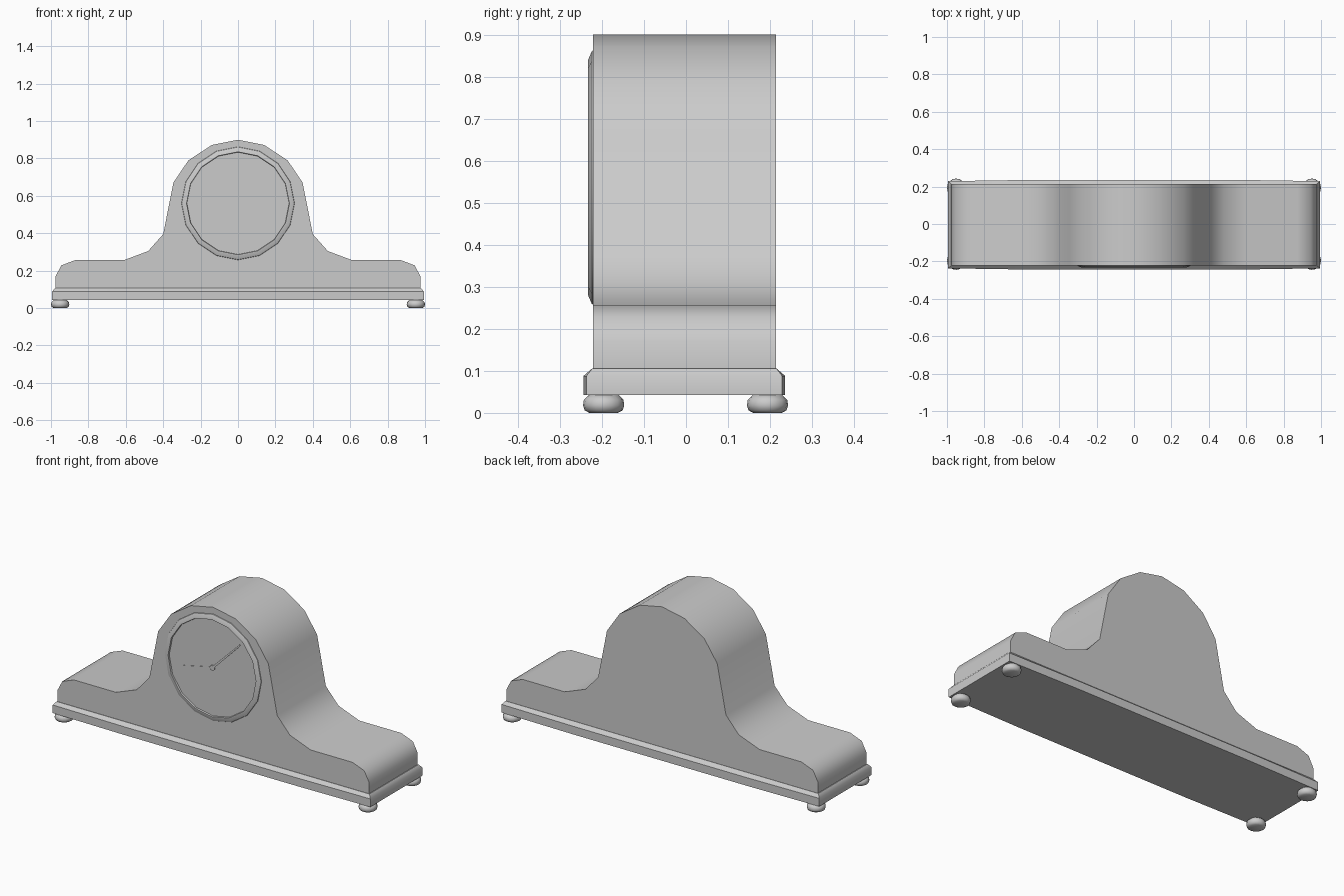
import bpy, bmesh, math

if "Cube" in bpy.data.objects:
    bpy.data.objects.remove(bpy.data.objects["Cube"])

FRONT, BACK, MID = -0.221, 0.214, -0.004
DIAL_Z = 0.56


def make_object(name, verts, faces, angle=40):
    mesh = bpy.data.meshes.new(name)
    mesh.from_pydata(verts, [], faces)
    bm = bmesh.new()
    bm.from_mesh(mesh)
    bmesh.ops.recalc_face_normals(bm, faces=bm.faces)
    bm.to_mesh(mesh)
    bm.free()
    obj = bpy.data.objects.new(name, mesh)
    bpy.context.collection.objects.link(obj)
    bpy.ops.object.select_all(action='DESELECT')
    obj.select_set(True)
    bpy.context.view_layer.objects.active = obj
    bpy.ops.object.shade_smooth_by_angle(angle=math.radians(angle))
    return obj


def loft(name, rings, caps=True, angle=40):
    """Skin a list of equal-length closed rings."""
    n = len(rings[0])
    verts = [v for r in rings for v in r]
    faces = [(k * n + i, k * n + (i + 1) % n, (k + 1) * n + (i + 1) % n, (k + 1) * n + i)
             for k in range(len(rings) - 1) for i in range(n)]
    if caps:
        faces += [tuple(range(n)), tuple(range((len(rings) - 1) * n, len(rings) * n))]
    return make_object(name, verts, faces, angle)


def circle(r, n):
    return [(r * math.sin(2 * math.pi * i / n), r * math.cos(2 * math.pi * i / n)) for i in range(n)]


# Hump-shaped case
half = [(0.14, 0.872), (0.265, 0.79), (0.345, 0.672), (0.40, 0.395), (0.48, 0.305),
        (0.61, 0.256), (0.872, 0.256), (0.945, 0.228), (0.975, 0.17), (0.975, 0.105)]
outline = [(0, 0.9)] + half + [(-x, z) for x, z in reversed(half)]
loft("clock_case", [[(x, y, z) for x, z in outline] for y in (FRONT, BACK)], angle=50)


# Plinth with slightly bowed long sides and a chamfered top
def plinth_ring(z, hx, hy, bow):
    front = [(-hx, -hy), (-0.54, -hy - bow), (0.54, -hy - bow), (hx, -hy)]
    pts = front + [(-x, -y) for x, y in front]
    return [(x, y + MID, z) for x, y in pts]


loft("plinth", [plinth_ring(0.042, 0.994, 0.233, 0.007),
                plinth_ring(0.088, 0.994, 0.233, 0.007),
                plinth_ring(0.106, 0.979, 0.219, 0.0)])

# Bun feet
foot_profile = [(0.034, 0.0), (0.045, 0.006), (0.049, 0.018), (0.047, 0.031), (0.036, 0.042)]
for side, x in (("left", -0.951), ("right", 0.951)):
    for end, y in (("front", -0.196), ("back", 0.194)):
        loft(f"foot_{end}_{side}",
             [[(x + a, y + b, z) for a, b in circle(r, 16)] for r, z in foot_profile], angle=50)

# Bezel and dial
bezel_profile = [(0.303, -0.220), (0.301, -0.224), (0.280, -0.233), (0.275, -0.233), (0.273, -0.223)]
loft("bezel", [[(a, y, DIAL_Z + b) for a, b in circle(r, 16)] for r, y in bezel_profile],
     caps=False)
make_object("dial", [(a, -0.224, DIAL_Z + b) for a, b in circle(0.277, 16)], [tuple(range(16))])


# Hands, each a flat tapered bar from the centre to its tip
def hand(name, tip_x, tip_z, w0, w1, y):
    dx, dz = tip_x, tip_z - DIAL_Z
    length = math.hypot(dx, dz)
    nx, nz = -dz / length, dx / length
    pts = [(nx * w0, nz * w0), (dx + nx * w1, dz + nz * w1),
           (dx - nx * w1, dz - nz * w1), (-nx * w0, -nz * w0)]
    loft(name, [[(a, yy, DIAL_Z + b) for a, b in pts] for yy in (y, y + 0.002)])


hand("hour_hand", -0.18, 0.517, 0.005, 0.009, -0.228)
hand("minute_hand", 0.174, 0.735, 0.006, 0.004, -0.230)
loft("hand_hub", [[(a, y, DIAL_Z + b) for a, b in circle(0.015, 10)] for y in (-0.231, -0.224)])
